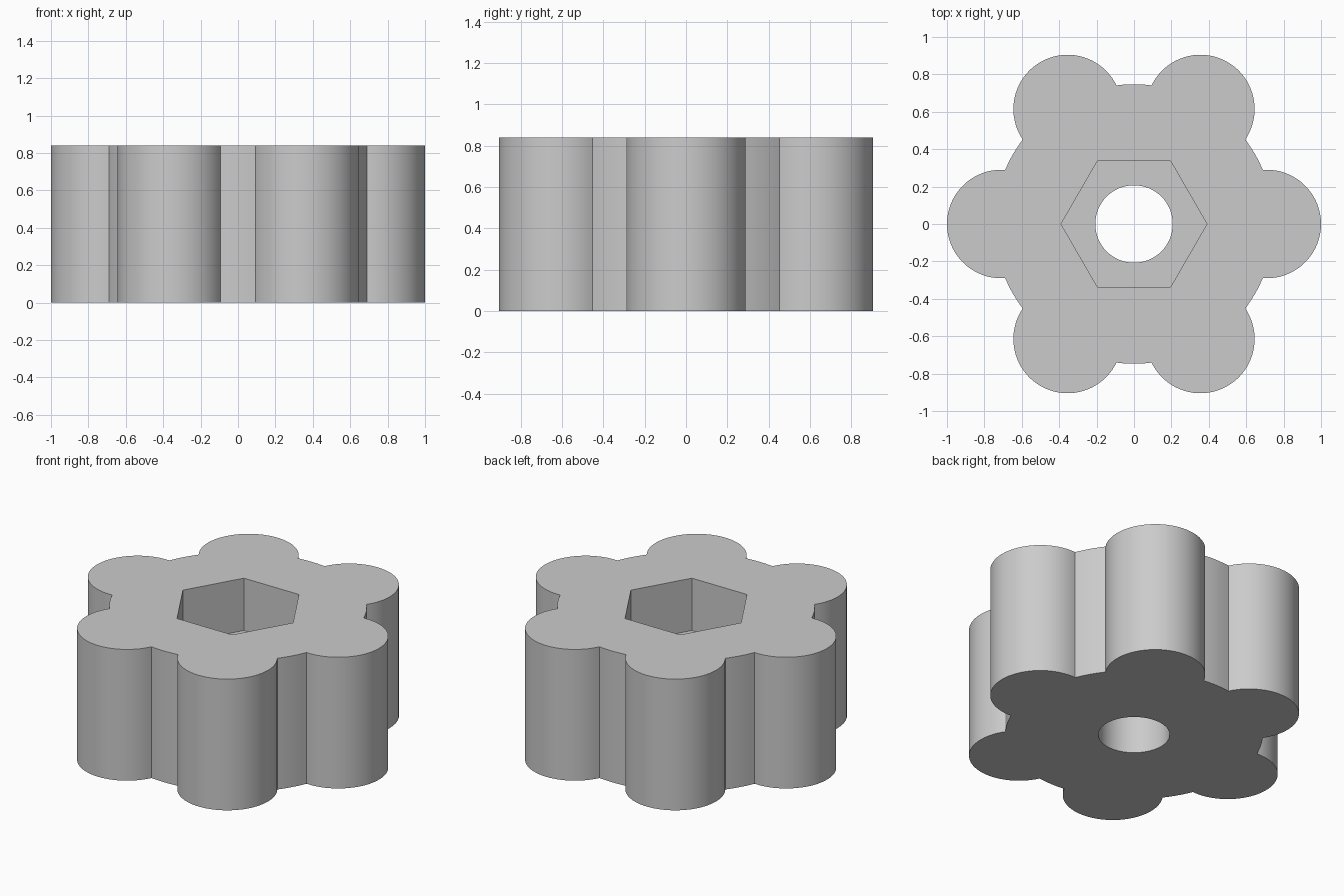
import bpy, bmesh
from math import cos, sin, acos, atan2, pi, radians

HEIGHT = 0.84
CORE_R = 0.747       # central drum
LOBE_R = 0.29        # rounded grips
LOBE_DIST = 0.71
LOBES = 6
HEX_R, HEX_DEPTH = 0.39, 0.335
BORE_R = 0.207

if "Cube" in bpy.data.objects:
    bpy.data.objects.remove(bpy.data.objects["Cube"], do_unlink=True)

grey = bpy.data.materials.new("plain grey")
grey.use_nodes = True
colour = (0.6, 0.6, 0.6, 1)
grey.diffuse_color = colour
grey.node_tree.nodes["Principled BSDF"].inputs["Base Color"].default_value = colour


def prism(name, outline, z0, z1):
    """Extrude a closed outline from z0 up to z1."""
    bm = bmesh.new()
    base = bm.faces.new([bm.verts.new((x, y, z0)) for x, y in outline])
    top = bmesh.ops.extrude_face_region(bm, geom=[base], use_keep_orig=True)
    verts = [g for g in top["geom"] if isinstance(g, bmesh.types.BMVert)]
    bmesh.ops.translate(bm, verts=verts, vec=(0, 0, z1 - z0))
    bmesh.ops.recalc_face_normals(bm, faces=bm.faces)
    mesh = bpy.data.meshes.new(name)
    bm.to_mesh(mesh)
    bm.free()
    mesh.materials.append(grey)
    obj = bpy.data.objects.new(name, mesh)
    bpy.context.collection.objects.link(obj)
    return obj


def circle(radius, sides):
    return [(radius * cos(2 * pi * i / sides), radius * sin(2 * pi * i / sides))
            for i in range(sides)]


def knob_outline(lobe_steps=40, core_steps=6):
    """Six lobe arcs joined by short arcs of the central drum."""
    meet = acos((CORE_R**2 + LOBE_DIST**2 - LOBE_R**2) / (2 * CORE_R * LOBE_DIST))
    sweep = atan2(CORE_R * sin(meet), CORE_R * cos(meet) - LOBE_DIST)
    gap = 2 * pi / LOBES - 2 * meet
    points = []
    for k in range(LOBES):
        turn = 2 * pi * k / LOBES
        for i in range(lobe_steps + 1):
            a = turn - sweep + 2 * sweep * i / lobe_steps
            points.append((LOBE_DIST * cos(turn) + LOBE_R * cos(a),
                           LOBE_DIST * sin(turn) + LOBE_R * sin(a)))
        for i in range(1, core_steps):
            a = turn + meet + gap * i / core_steps
            points.append((CORE_R * cos(a), CORE_R * sin(a)))
    return points


# Lobed knob body
knob = prism("knob_body", knob_outline(), 0, HEIGHT)

# Hexagonal nut pocket and round through hole
cutters = [prism("hex_pocket_cutter", circle(HEX_R, 6), HEIGHT - HEX_DEPTH, HEIGHT + 0.1),
           prism("bore_cutter", circle(BORE_R, 64), -0.1, HEIGHT + 0.1)]

bpy.ops.object.select_all(action='DESELECT')
bpy.context.view_layer.objects.active = knob
knob.select_set(True)
for cutter in cutters:
    cutter.hide_render = True
    cut = knob.modifiers.new(cutter.name, 'BOOLEAN')
    cut.operation = 'DIFFERENCE'
    cut.solver = 'EXACT'
    cut.object = cutter
    bpy.ops.object.modifier_apply(modifier=cut.name)
    bpy.data.objects.remove(cutter, do_unlink=True)

bpy.ops.object.shade_smooth_by_angle(angle=radians(30))
